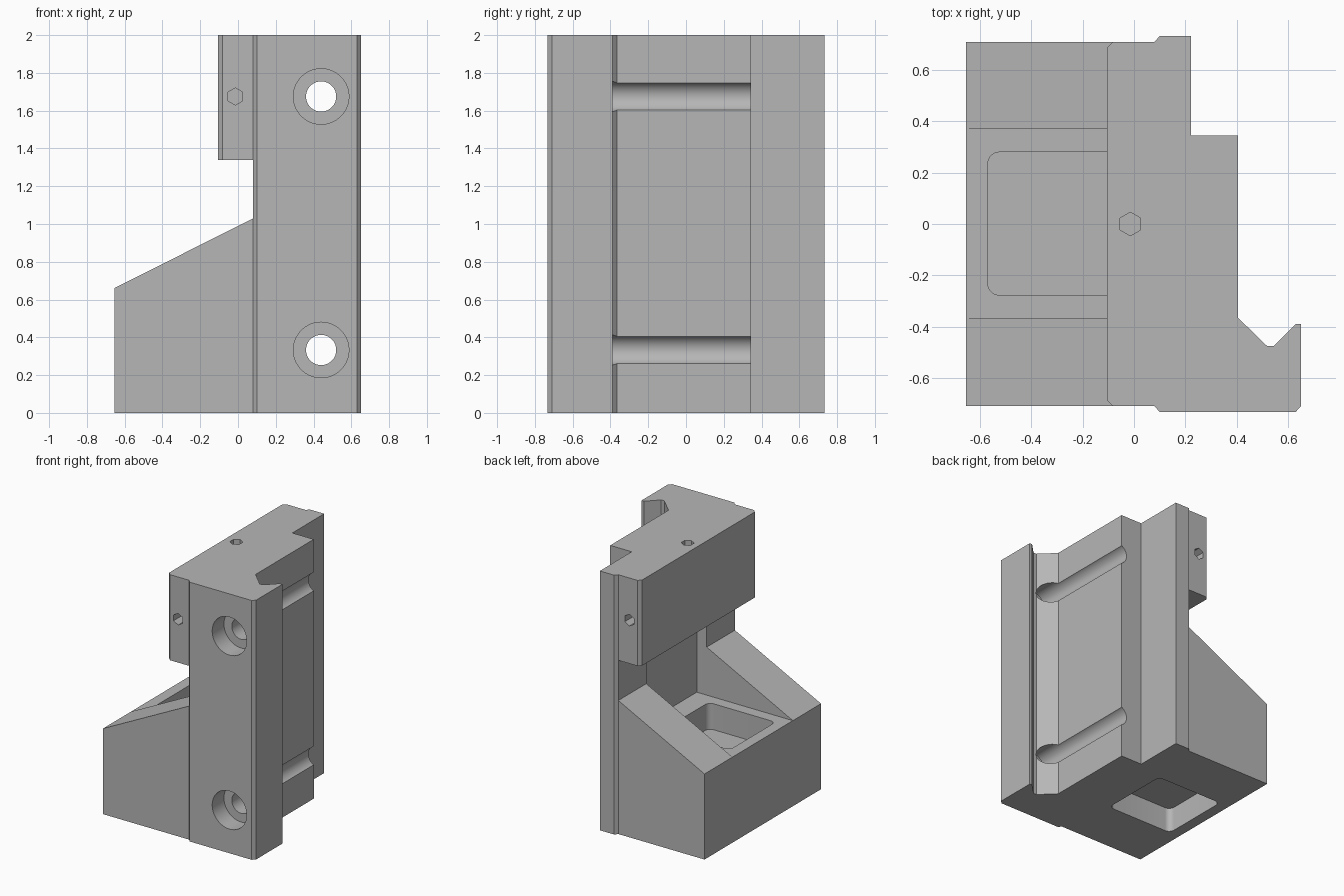
import bpy
import bmesh
from math import cos, sin, pi, radians

cube = bpy.data.objects.get("Cube")
if cube:
    bpy.data.objects.remove(cube, do_unlink=True)

grey = bpy.data.materials.new("machined grey")
grey.use_nodes = True
grey.diffuse_color = (0.47, 0.47, 0.47, 1)
grey.node_tree.nodes["Principled BSDF"].inputs["Base Color"].default_value = grey.diffuse_color


def prism(name, outline, axis, start, end):
    """Extrude an outline along y (points are x, z) or z (points are x, y)."""
    place = (lambda p, t: (p[0], t, p[1])) if axis == "y" else (lambda p, t: (p[0], p[1], t))
    bm = bmesh.new()
    low = [bm.verts.new(place(p, start)) for p in outline]
    high = [bm.verts.new(place(p, end)) for p in outline]
    bm.faces.new(low)
    bm.faces.new(high)
    for i in range(len(low)):
        j = (i + 1) % len(low)
        bm.faces.new((low[i], low[j], high[j], high[i]))
    bmesh.ops.recalc_face_normals(bm, faces=bm.faces)
    mesh = bpy.data.meshes.new(name)
    bm.to_mesh(mesh)
    bm.free()
    mesh.materials.append(grey)
    obj = bpy.data.objects.new(name, mesh)
    bpy.context.collection.objects.link(obj)
    return obj


def ring(cx, cy, radius, sides):
    return [(cx + radius * cos(pi / 2 + 2 * pi * i / sides),
             cy + radius * sin(pi / 2 + 2 * pi * i / sides)) for i in range(sides)]


def rectangle(x0, x1, y0, y1):
    return [(x0, y0), (x1, y0), (x1, y1), (x0, y1)]


def rounded(x0, x1, y0, y1, r, steps=8):
    corners = [(x1 - r, y1 - r), (x0 + r, y1 - r), (x0 + r, y0 + r), (x1 - r, y0 + r)]
    return [(cx + r * cos(pi / 2 * (k + i / steps)), cy + r * sin(pi / 2 * (k + i / steps)))
            for k, (cx, cy) in enumerate(corners) for i in range(steps + 1)]


def cut(obj, *cutters):
    """Subtract each cutter, bake the result and discard the cutters."""
    for cutter in cutters:
        cutter.hide_render = True
        mod = obj.modifiers.new("cut", "BOOLEAN")
        mod.operation, mod.solver, mod.object = "DIFFERENCE", "EXACT", cutter
    graph = bpy.context.evaluated_depsgraph_get()
    graph.update()
    mesh = bpy.data.meshes.new_from_object(obj.evaluated_get(graph))
    obj.modifiers.clear()
    obj.data = mesh
    for cutter in cutters:
        bpy.data.objects.remove(cutter, do_unlink=True)


# Upright body with a V notch and a stepped right side
body = prism("upright_body", [
    (0.08, -0.71), (0.1, -0.733), (0.63, -0.733), (0.652, -0.71), (0.652, -0.39),
    (0.63, -0.39), (0.545, -0.475), (0.518, -0.475), (0.405, -0.365), (0.405, 0.345),
    (0.222, 0.345), (0.222, 0.733), (0.1, 0.733), (0.08, 0.71)], "z", 0, 2)
cutters = [prism("relief_cutter", rectangle(0, 0.165, -0.367, 0.37), "z", 0.66, 1.34)]
# Counterbored bolt holes, which continue as grooves along the side
for z in (0.333, 1.675):
    cutters.append(prism("bolt_cutter", ring(0.44, z, 0.08, 64), "y", -0.9, 0.345))
    cutters.append(prism("counterbore_cutter", ring(0.44, z, 0.147, 64), "y", -0.9, -0.59))
cut(body, *cutters)

# Upper clamp block with chamfered corners and hexagonal sockets
block = prism("upper_block", [
    (0.08, -0.71), (0.08, 0.71), (-0.083, 0.71), (-0.106, 0.687),
    (-0.106, -0.687), (-0.083, -0.71)], "z", 1.34, 2)
socket = ring(-0.014, 1.675, 0.045, 6)
cut(block,
    prism("top_socket_cutter", ring(-0.014, 0, 0.046, 6), "z", 1.9, 2.1),
    prism("front_socket_cutter", socket, "y", -0.9, -0.61),
    prism("back_socket_cutter", socket, "y", 0.61, 0.9))

# Lower bracket: solid base with a pocket above and below
base = prism("bracket_base", rectangle(-0.655, 0.08, -0.71, 0.71), "z", 0, 0.66)
pocket = rounded(-0.57, 0, -0.277, 0.28, 0.045)
cut(base,
    prism("top_pocket_cutter", pocket, "z", 0.46, 0.8),
    prism("bottom_pocket_cutter", pocket, "z", -0.1, 0.19))
# Floor of the relief between bracket and upright is part of the body

# Sloping ribs
slope = [(-0.655, 0.66), (0.08, 0.66), (0.08, 1.03)]
front_rib = prism("front_rib", slope, "y", -0.71, -0.367)
back_rib = prism("back_rib", slope, "y", 0.37, 0.71)

# Smooth the round walls, keep machined edges sharp
bpy.ops.object.select_all(action="DESELECT")
for obj in (body, block, base, front_rib, back_rib):
    obj.select_set(True)
bpy.context.view_layer.objects.active = body
bpy.ops.object.shade_smooth_by_angle(angle=radians(25))
